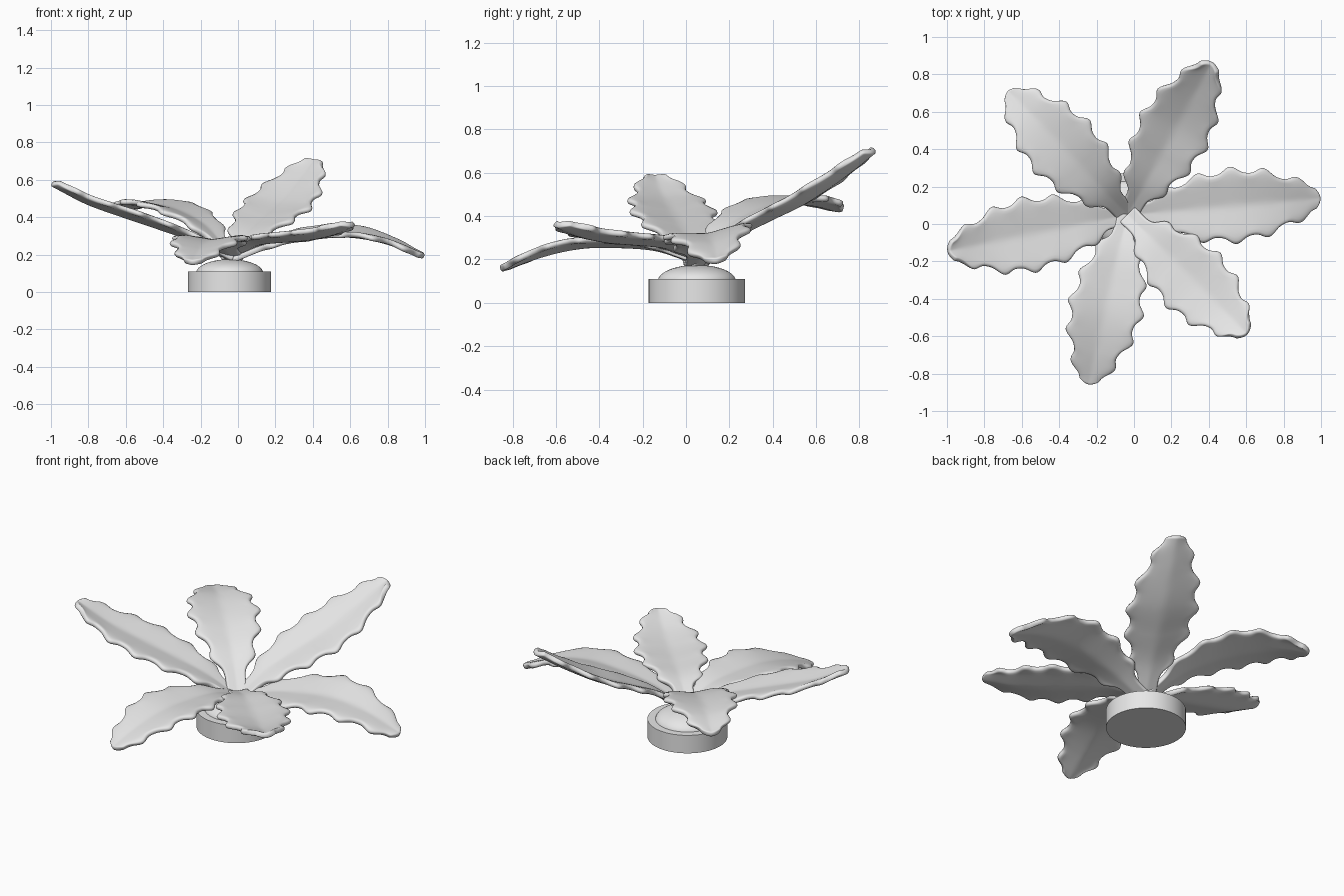
import bpy
import math

cube = bpy.data.objects.get("Cube")
if cube:
    bpy.data.objects.remove(cube, do_unlink=True)

grey = bpy.data.materials.new("plain_grey")
grey.use_nodes = True
grey.diffuse_color = (0.8, 0.8, 0.8, 1)
grey.node_tree.nodes["Principled BSDF"].inputs["Base Color"].default_value = grey.diffuse_color

CX, CY = -0.035, 0.05      # where the leaves meet
ROWS, COLS = 80, 10

# Mean half width of a leaf from root to tip, evenly spaced
WIDTH = [0.06, 0.06, 0.105, 0.145, 0.17, 0.185, 0.185, 0.17, 0.14, 0.10, 0.065]


def smooth_sample(values, t):
    """Catmull-Rom curve through evenly spaced values."""
    last = len(values) - 1
    i = min(int(t * last), last - 1)
    u = t * last - i
    b, c = values[i], values[i + 1]
    a = values[i - 1] if i > 0 else 2 * b - c
    d = values[i + 2] if i + 2 <= last else 2 * c - b
    return b + 0.5 * u * (c - a + u * (2 * a - 5 * b + 4 * c - d + u * (3 * (b - c) + d - a)))


def make_object(name, verts, faces):
    mesh = bpy.data.meshes.new(name)
    mesh.from_pydata(verts, [], faces)
    mesh.materials.append(grey)
    obj = bpy.data.objects.new(name, mesh)
    bpy.context.collection.objects.link(obj)
    return obj


def smooth(obj, degrees):
    bpy.ops.object.select_all(action='DESELECT')
    obj.select_set(True)
    bpy.context.view_layer.objects.active = obj
    bpy.ops.object.shade_smooth_by_angle(angle=math.radians(degrees))


def leaf(name, degrees, length, roll, heights):
    """Scalloped blade folded along its midrib; heights run root to tip."""
    ang = math.radians(degrees)
    ca, sa = math.cos(ang), math.sin(ang)
    verts, faces = [], []
    for i in range(ROWS + 1):
        t = i / ROWS
        fade = min(1, max(0, (t - 0.08) / 0.1))
        tooth = abs(math.cos(math.pi * (t - 0.2) / 0.175)) ** 3 * fade
        half = smooth_sample(WIDTH, t) + 0.036 * tooth - 0.013 * fade
        z0 = smooth_sample(heights, t)
        for j in range(COLS + 1):
            v = 2 * j / COLS - 1
            r = length * t - 0.03 * v * v * t ** 6
            s = half * v
            fold = 0.16 * abs(s) - 0.012 * tooth * v ** 8
            z = z0 + fold + roll * s
            verts.append((CX + r * ca - s * sa, CY + r * sa + s * ca, z))
    step = COLS + 1
    for i in range(ROWS):
        for j in range(COLS):
            k = i * step + j
            faces.append((k, k + step, k + step + 1, k + 1))
    obj = make_object(name, verts, faces)
    smooth(obj, 80)
    solid = obj.modifiers.new("thickness", 'SOLIDIFY')
    solid.thickness = 0.03
    solid.offset = 0
    sub = obj.modifiers.new("rounding", 'SUBSURF')
    sub.levels = sub.render_levels = 1


def lathe(name, profile, segments=64):
    """Revolve an (r, z) profile, bottom to top, closed at both ends."""
    verts, faces = [], []
    for r, z in profile:
        for k in range(segments):
            a = 2 * math.pi * k / segments
            verts.append((CX - 0.01 + r * math.cos(a), CY + r * math.sin(a), z))
    for i in range(len(profile) - 1):
        for k in range(segments):
            n = (k + 1) % segments
            faces.append((i * segments + k, i * segments + n,
                          (i + 1) * segments + n, (i + 1) * segments + k))
    top = (len(profile) - 1) * segments
    faces.append(tuple(reversed(range(segments))))
    faces.append(tuple(range(top, top + segments)))
    smooth(make_object(name, verts, faces), 30)


# Base disc and the low dome that carries the leaves
lathe("base_disc", [(0.222, 0), (0.222, 0.11)])
dome = [(0.18 * math.cos(a), 0.10 + 0.075 * math.sin(a))
        for a in (math.pi / 2 * k / 12 for k in range(12))]
lathe("base_dome", dome + [(0.004, 0.175)])

# Six leaves: direction, length, sideways tilt, midrib heights
leaf("left_leaf", 5, 1.035, 0.14, [0.17, 0.25, 0.29, 0.305, 0.27, 0.19])
leaf("back_left_leaf", 61, 0.93, 0.12, [0.17, 0.30, 0.385, 0.465, 0.575, 0.70])
leaf("back_right_leaf", 134, 0.92, 0, [0.17, 0.33, 0.41, 0.45, 0.46, 0.43])
leaf("right_leaf", 191.5, 0.98, 0, [0.17, 0.275, 0.345, 0.41, 0.48, 0.58])
leaf("front_leaf", 257, 0.93, 0, [0.19, 0.25, 0.265, 0.26, 0.22, 0.155])
leaf("front_left_leaf", 315, 0.905, 0, [0.205, 0.26, 0.275, 0.285, 0.31, 0.36])
